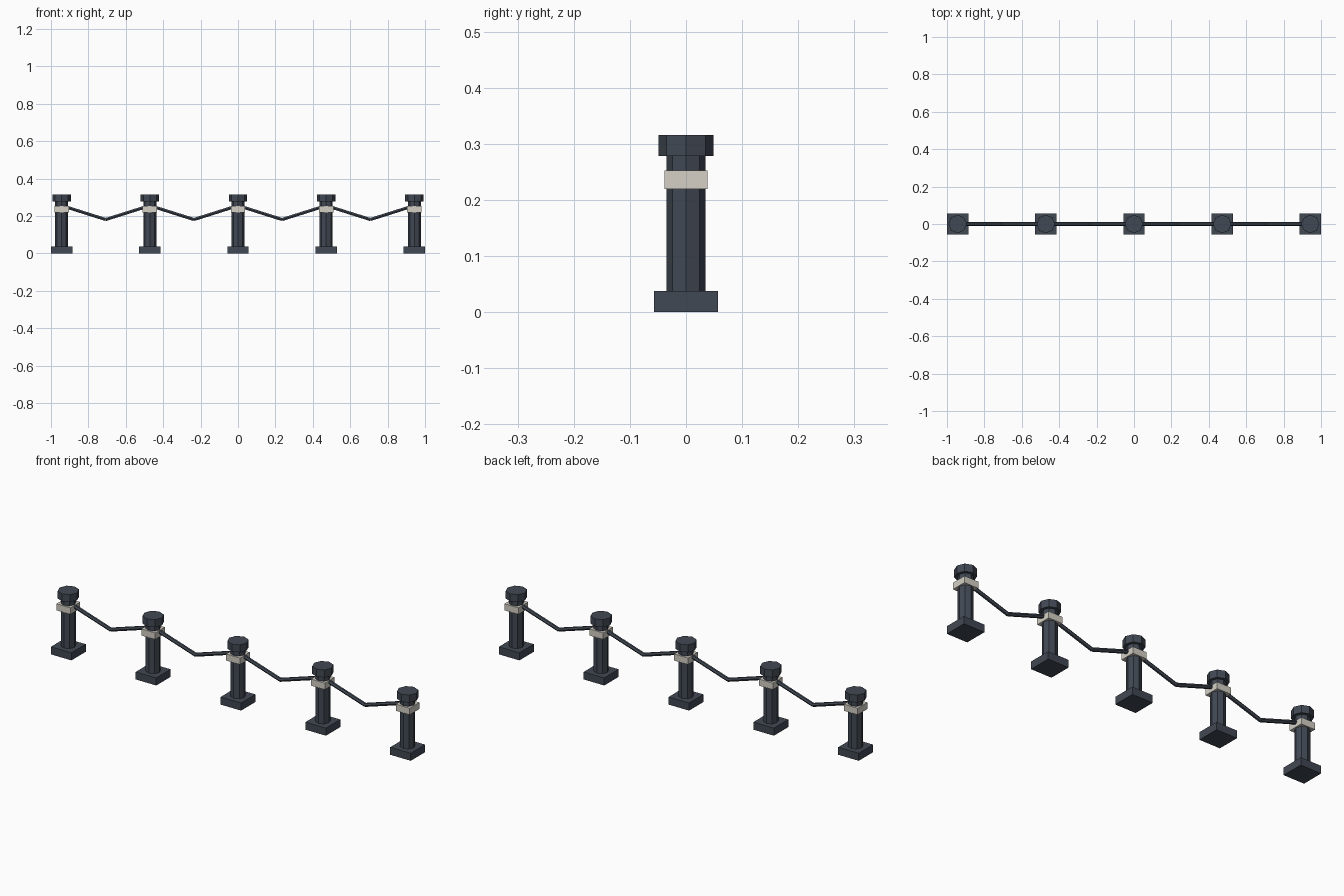
import bpy
from math import pi
from mathutils import Vector

if "Cube" in bpy.data.objects:
    bpy.data.objects.remove(bpy.data.objects["Cube"])

SPACING = 0.4715
POSTS = [(i - 2) * SPACING for i in range(5)]


def material(name, color):
    m = bpy.data.materials.new(name)
    m.diffuse_color = color
    m.use_nodes = True
    m.node_tree.nodes["Principled BSDF"].inputs["Base Color"].default_value = m.diffuse_color
    return m


iron = material("dark_iron", (0.053, 0.065, 0.087, 1))
cream = material("cream_band", (0.66, 0.63, 0.56, 1))


def finish(name, mat):
    o = bpy.context.object
    o.name = name
    o.data.materials.append(mat)
    return o


def box(name, x, half, z0, z1, mat):
    bpy.ops.mesh.primitive_cube_add(size=1, location=(x, 0, (z0 + z1) / 2))
    bpy.context.object.scale = (2 * half, 2 * half, z1 - z0)
    return finish(name, mat)


def rod(name, a, b, radius, sides, mat):
    a, b = Vector(a), Vector(b)
    d = b - a
    bpy.ops.mesh.primitive_cylinder_add(vertices=sides, radius=radius,
                                        depth=d.length, location=(a + b) / 2)
    bpy.context.object.rotation_euler = (0, d.angle(Vector((0, 0, 1))) * (1 if d.x >= 0 else -1), 0)
    return finish(name, mat)


# Bollards: square foot, octagonal shaft and cap, square collar
for i, x in enumerate(POSTS, 1):
    box(f"post_base_{i}", x, 0.057, 0, 0.038, iron)
    rod(f"post_shaft_{i}", (x, 0, 0.038), (x, 0, 0.278), 0.0345, 8, iron)
    rod(f"post_cap_{i}", (x, 0, 0.278), (x, 0, 0.316), 0.049, 8, iron)
    box(f"post_collar_{i}", x, 0.0385, 0.219, 0.252, cream)

# Sagging links: two straight rods per span meeting at the low point
for i, (xa, xb) in enumerate(zip(POSTS, POSTS[1:]), 1):
    low = ((xa + xb) / 2, 0, 0.181)
    rod(f"chain_left_{i}", (xa + 0.033, 0, 0.245), low, 0.0095, 6, iron)
    rod(f"chain_right_{i}", (xb - 0.033, 0, 0.245), low, 0.0095, 6, iron)
